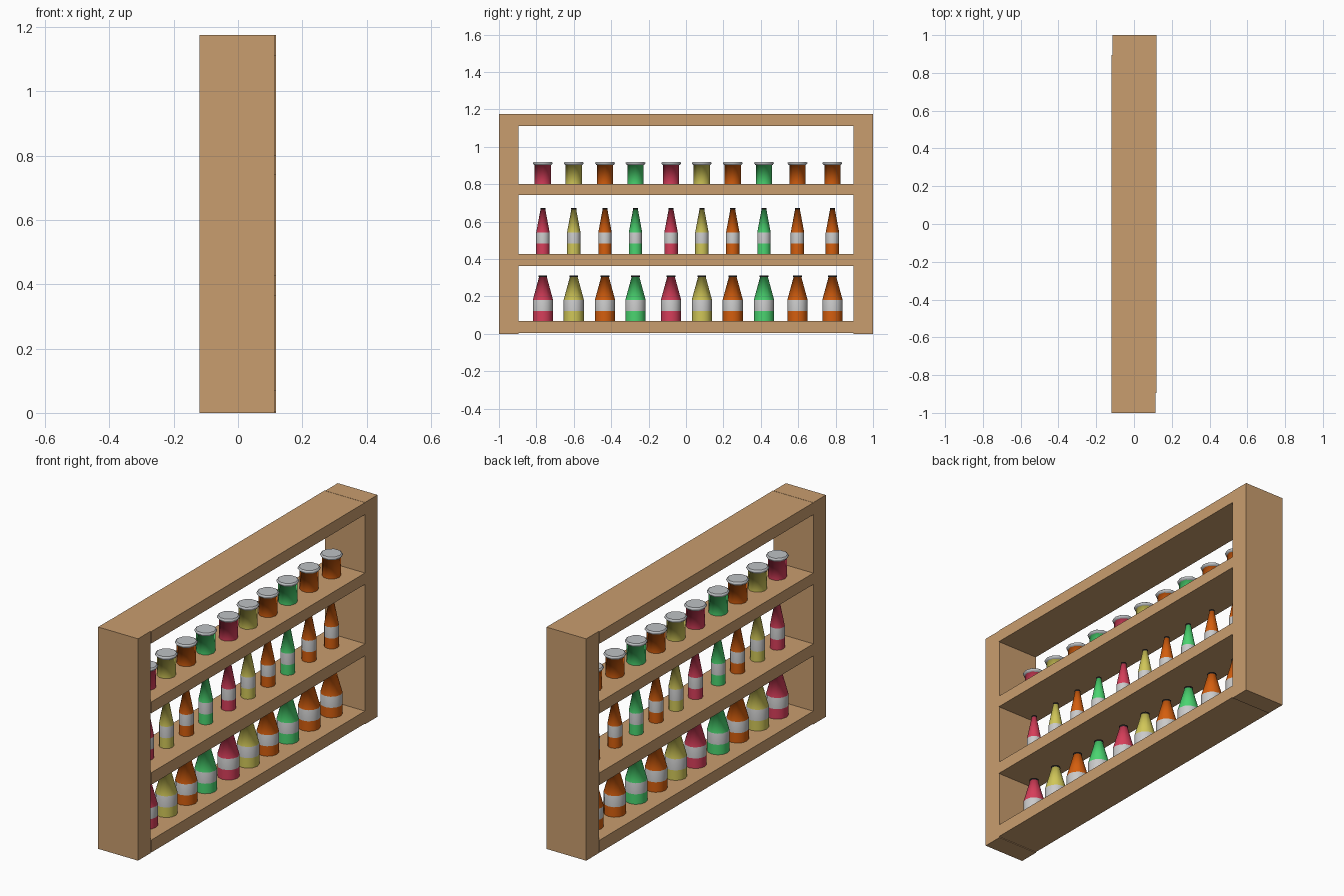
import bpy, bmesh, math

if "Cube" in bpy.data.objects:
    bpy.data.objects.remove(bpy.data.objects["Cube"])


def srgb(r, g, b):
    def lin(c):
        c /= 255
        return c / 12.92 if c <= 0.04045 else ((c + 0.055) / 1.055) ** 2.4
    return (lin(r), lin(g), lin(b), 1)


def material(name, rgb):
    m = bpy.data.materials.new(name)
    m.diffuse_color = srgb(*rgb)
    m.use_nodes = True
    m.node_tree.nodes["Principled BSDF"].inputs["Base Color"].default_value = m.diffuse_color
    return m


wood = material("wood", (201, 157, 110))
red = material("red", (214, 62, 90))
yellow = material("yellow", (208, 198, 88))
orange = material("orange", (212, 94, 14))
green = material("green", (74, 212, 112))
label = material("label_grey", (202, 202, 202))
silver = material("lid_silver", (190, 193, 196))
dark = material("cap_dark", (32, 30, 30))


def finish(name, bm, mats):
    me = bpy.data.meshes.new(name)
    bm.normal_update()
    bm.to_mesh(me)
    bm.free()
    for m in mats:
        me.materials.append(m)
    ob = bpy.data.objects.new(name, me)
    bpy.context.collection.objects.link(ob)
    return ob


def board(name, x0, x1, y0, y1, z0, z1):
    bm = bmesh.new()
    bmesh.ops.create_cube(bm, size=1)
    for v in bm.verts:
        v.co.x = x0 if v.co.x < 0 else x1
        v.co.y = y0 if v.co.y < 0 else y1
        v.co.z = z0 if v.co.z < 0 else z1
    return finish(name, bm, [wood])


def lathe(name, profile, bands, mats, y, z, sides):
    """Closed turned shape: profile of (radius, height), bands = material per ring."""
    bm = bmesh.new()
    rings = [[bm.verts.new((r * math.cos(2 * math.pi * i / sides),
                            y + r * math.sin(2 * math.pi * i / sides), z + h))
              for i in range(sides)] for r, h in profile]
    for k in range(len(rings) - 1):
        a, b = rings[k], rings[k + 1]
        for i in range(sides):
            j = (i + 1) % sides
            f = bm.faces.new((a[i], a[j], b[j], b[i]))
            f.material_index = bands[k]
            f.smooth = True
    bm.faces.new(rings[0][::-1]).material_index = bands[0]
    bm.faces.new(rings[-1]).material_index = bands[-1]
    for e in bm.edges:
        if len(e.link_faces) == 2 and e.calc_face_angle() > math.radians(40):
            e.smooth = False
    return finish(name, bm, mats)


# Frame: two posts, slightly staggered, with four boards between them
board("left_post", -0.12, 0.114, -1, -0.895, 0, 1.176)
board("right_post", -0.115, 0.118, 0.895, 1, 0, 1.176)
for name, z0, z1 in (("bottom_board", 0.004, 0.07), ("lower_shelf", 0.363, 0.427),
                     ("upper_shelf", 0.742, 0.802), ("top_board", 1.112, 1.175)):
    board(name, -0.12, 0.118, -0.895, 0.895, z0, z1)

# Bottles and jars, one column per position
columns = [(-0.765, red), (-0.60, yellow), (-0.433, orange), (-0.27, green),
           (-0.08, red), (0.085, yellow), (0.25, orange), (0.417, green),
           (0.596, orange), (0.783, orange)]
large = [(0.054, 0), (0.054, 0.053), (0.054, 0.112), (0.021, 0.233),
         (0.023, 0.233), (0.023, 0.241)]
small = [(0.036, 0), (0.036, 0.055), (0.036, 0.115), (0.013, 0.238),
         (0.014, 0.238), (0.014, 0.246)]
jar = [(0.046, 0), (0.046, 0.1), (0.047, 0.1), (0.055, 0.108), (0.055, 0.113), (0.049, 0.118)]
for n, (y, colour) in enumerate(columns, 1):
    mats = [colour, label, dark]
    lathe(f"large_bottle_{n}", large, [0, 1, 0, 2, 2], mats, y, 0.07, 12)
    lathe(f"small_bottle_{n}", small, [0, 1, 0, 2, 2], mats, y, 0.427, 12)
    lathe(f"jar_{n}", jar, [0, 1, 1, 1, 1], [colour, silver], y, 0.802, 10)
